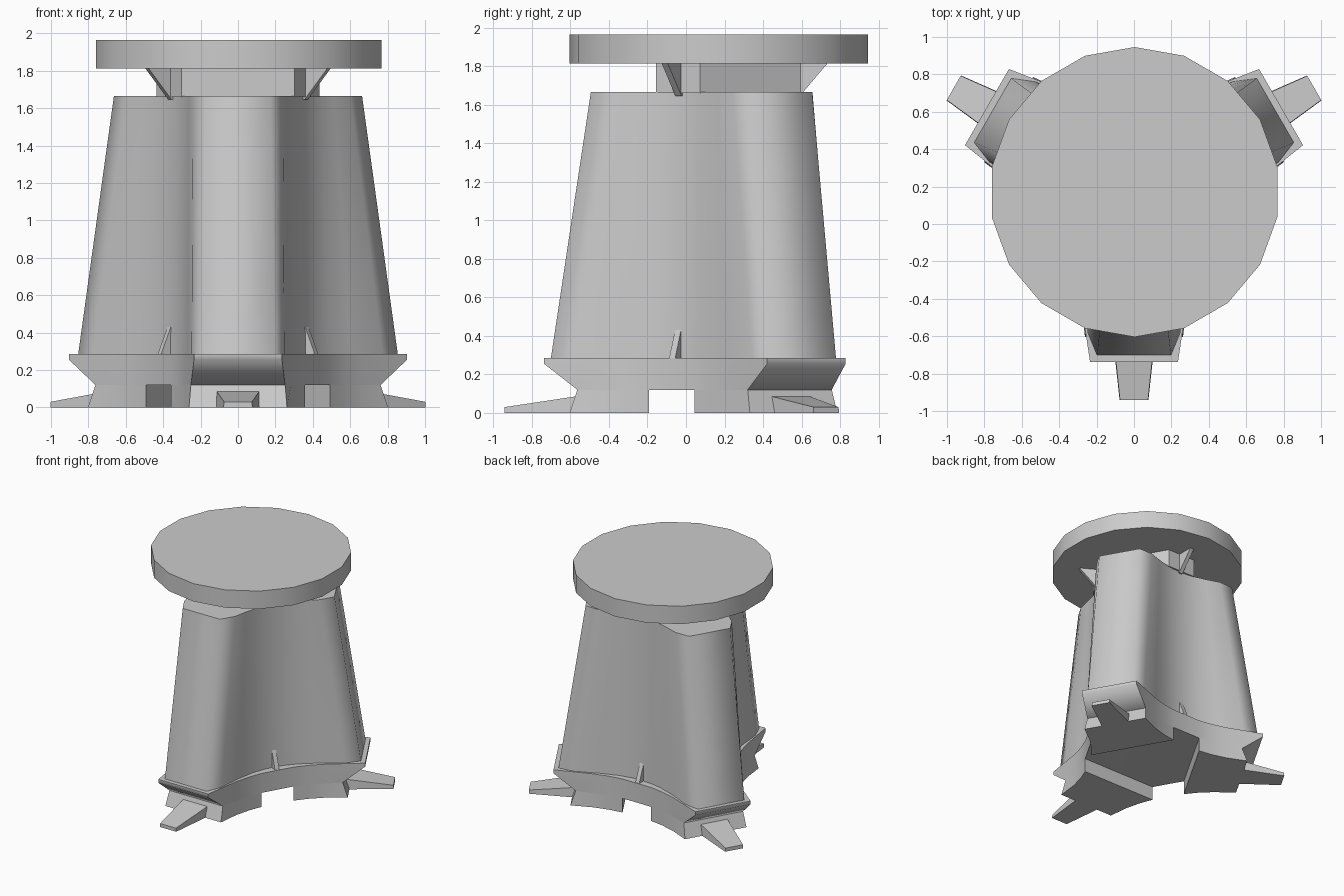
import bpy, bmesh, math
from mathutils import Vector

if "Cube" in bpy.data.objects:
    bpy.data.objects.remove(bpy.data.objects["Cube"])

CY = 0.171                       # y of the three-fold axis
ARMS = [-90, 30, 150]            # arm directions in degrees

grey = bpy.data.materials.new("light_grey")
grey.diffuse_color = (0.6, 0.6, 0.6, 1)
grey.use_nodes = True
grey.node_tree.nodes["Principled BSDF"].inputs["Base Color"].default_value = grey.diffuse_color


def place(angle, d, w, z):
    """Point at radial distance d and sideways offset w along a direction."""
    a = math.radians(angle)
    return Vector((d * math.cos(a) - w * math.sin(a),
                   CY + d * math.sin(a) + w * math.cos(a), z))


def loft(name, rings, smooth_sides=False, smooth_angle=None):
    """Closed solid through rings of equal point count."""
    bm = bmesh.new()
    rows = [[bm.verts.new(p) for p in ring] for ring in rings]
    n = len(rows[0])
    for lo, hi in zip(rows, rows[1:]):
        for i in range(n):
            j = (i + 1) % n
            bm.faces.new((lo[i], lo[j], hi[j], hi[i])).smooth = smooth_sides
    bm.faces.new(rows[0][::-1])
    bm.faces.new(rows[-1])
    bmesh.ops.recalc_face_normals(bm, faces=bm.faces[:])
    me = bpy.data.meshes.new(name)
    bm.to_mesh(me)
    bm.free()
    me.materials.append(grey)
    ob = bpy.data.objects.new(name, me)
    bpy.context.collection.objects.link(ob)
    if smooth_angle:
        bpy.ops.object.select_all(action='DESELECT')
        ob.select_set(True)
        bpy.context.view_layer.objects.active = ob
        bpy.ops.object.shade_smooth_by_angle(angle=math.radians(smooth_angle))
    return ob


def trefoil(half, z):
    """Three-armed outline; half runs from the valley to the arm tip as (d, w)."""
    ring = []
    for a in ARMS:
        ring += [place(a, d, -w, z) for d, w in half]
        ring += [place(a, d, w, z) for d, w in half[:0:-1]]
    return ring


# Base with undercut arm ends
def base_half(tip, w):
    return [(0.245, 0.424), (0.362, 0.357), (0.47, 0.315), (0.6, 0.282), (tip, w)]

loft("base", [trefoil(base_half(0.735, 0.252), 0.12),
              trefoil(base_half(0.908, 0.235), 0.255),
              trefoil(base_half(0.908, 0.235), 0.285)], smooth_angle=60)


# Tapered three-lobed body with chamfered arm corners
LOW = [(0.213, 0.369), (0.29, 0.33), (0.39, 0.295), (0.54, 0.267), (0.75, 0.248), (0.873, 0.198)]
HIGH = [(0.205, 0.355), (0.27, 0.32), (0.35, 0.288), (0.44, 0.264), (0.555, 0.24), (0.665, 0.175)]
steps = 4
rings = []
for i in range(steps + 1):
    t = i / steps
    half = [tuple(Vector(lo).lerp(Vector(hi), t)) for lo, hi in zip(LOW, HIGH)]
    rings.append(trefoil(half, 0.28 + 1.385 * t))
loft("body", rings, smooth_sides=True)

# Six-sided neck
loft("neck", [[place(a, 0.328, s * 0.303, z) for a in ARMS for s in (-1, 1)]
              for z in (1.66, 1.82)])

# Eighteen-sided top disc
disc = loft("top_disc", [[place(90 + 20 * i, 0.775, 0, z) for i in range(18)]
                         for z in (1.813, 1.965)], smooth_angle=30)
disc.location.x = 0.003

for k, a in enumerate(ARMS, 1):
    # Pad under each arm
    loft(f"pad_{k}", [[place(a, 0.362, -0.357, z), place(a, 0.47, -0.315, z),
                       place(a, 0.6, -0.282, z), place(a, tip, -w, z),
                       place(a, tip, w, z), place(a, 0.6, 0.282, z),
                       place(a, 0.47, 0.315, z), place(a, 0.362, 0.357, z)]
                      for z, tip, w in ((0, 0.775, 0.262), (0.12, 0.735, 0.252))],
         smooth_angle=30)
    # Sloping toe
    loft(f"toe_{k}", [[place(a, d, -w, 0), place(a, d, w, 0),
                       place(a, d, w * 0.97, h), place(a, d, -w * 0.97, h)]
                      for d, w, h in ((0.7, 0.122, 0.092), (1.113, 0.077, 0.03))])
    # Thin fins in each valley: lower one on the base, upper one under the disc
    for name, profile in (("lower_fin", [(0.39, 0.28), (0.485, 0.285), (0.425, 0.43), (0.39, 0.43)]),
                          ("upper_fin", [(0.39, 1.645), (0.42, 1.645), (0.565, 1.816), (0.39, 1.816)])):
        loft(f"{name}_{k}", [[place(a + 60, d, w, z) for d, z in profile]
                             for w in (-0.018, 0.018)])
